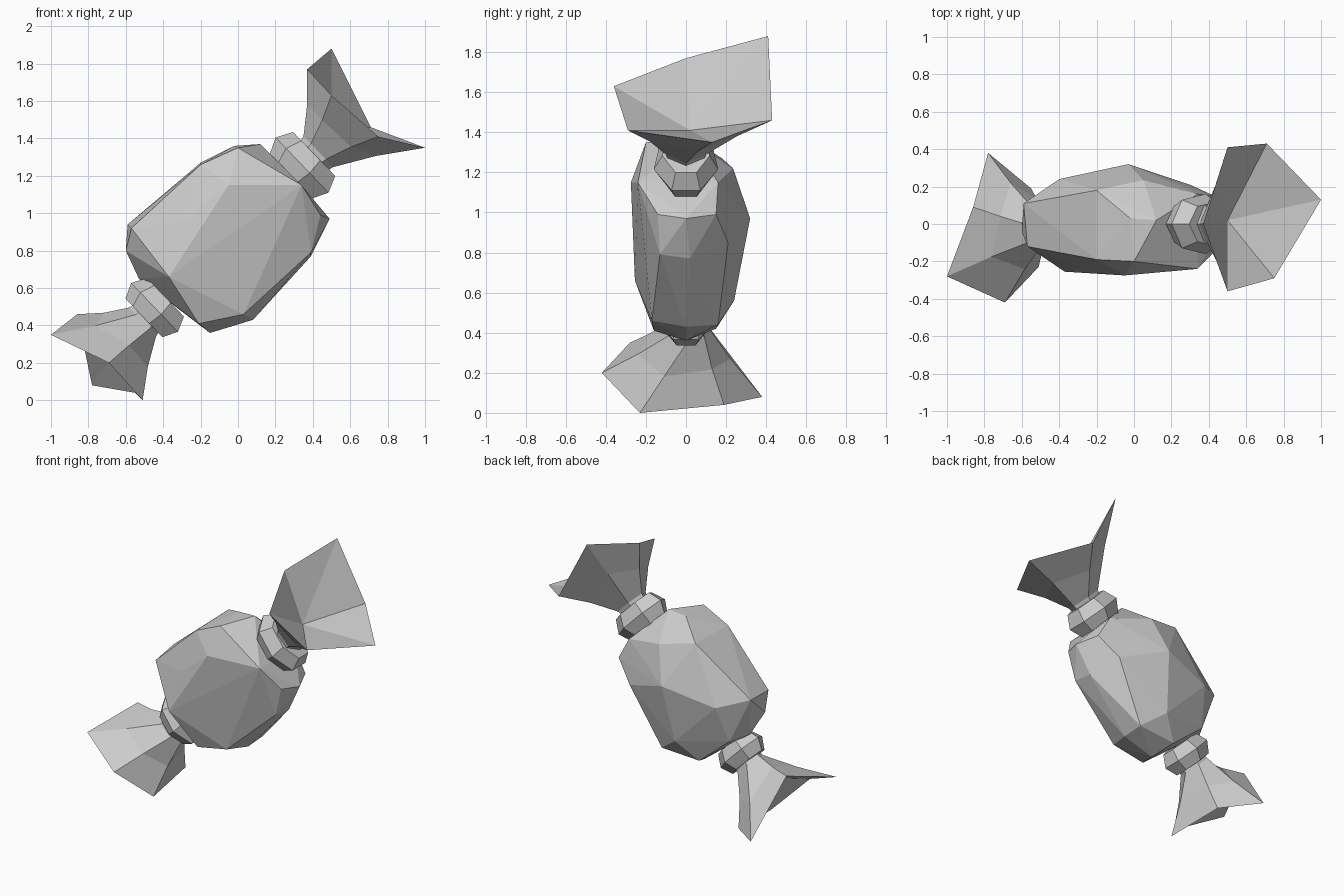
import bpy, bmesh
from math import cos, sin, tau
from mathutils import Vector, Matrix

if "Cube" in bpy.data.objects:
    bpy.data.objects.remove(bpy.data.objects["Cube"])

AXIS = Vector((0.72, 0, 0.69)).normalized()     # long direction of the sweet
ACROSS = Vector((-AXIS.z, 0, AXIS.x))           # perpendicular, in the front plane
SIDE = Vector((0, 1, 0))


def finish(name, bm):
    bmesh.ops.recalc_face_normals(bm, faces=bm.faces[:])
    me = bpy.data.meshes.new(name)
    bm.to_mesh(me)
    bm.free()
    ob = bpy.data.objects.new(name, me)
    bpy.context.collection.objects.link(ob)
    return ob


# Faceted body: convex hull of its corner points
corners = [
    (-.05, -.275, 1.15), (.34, -.24, 1.15), (-.37, -.255, .66), (-.28, -.235, .96), (.04, -.225, .85),
    (-.20, -.19, 1.26), (0, -.20, 1.35), (-.57, -.12, .92), (.39, -.13, .79), (.03, -.17, .46),
    (-.21, -.16, .41), (-.03, .32, .97), (-.40, .24, .88), (.05, .235, 1.22), (-.08, .24, .56),
    (.30, .21, .85), (-.20, .18, 1.27), (-.02, .03, 1.36), (.12, .02, 1.37), (-.59, .11, .94),
    (-.60, -.04, .80), (-.53, .03, .65), (-.15, 0, .36), (.08, .16, .44), (-.21, .15, .42),
    (.49, 0, .97), (.39, .02, .77), (.44, -.14, .99), (.43, .15, .99), (.34, .16, 1.15),
    (-.45, .15, .62), (.08, 0, .43),
]
bm = bmesh.new()
for c in corners:
    bm.verts.new(c)
hull = bmesh.ops.convex_hull(bm, input=bm.verts[:])
bmesh.ops.delete(bm, geom=[v for v in hull["geom_interior"] if v.is_valid], context='VERTS')
finish("candy_body", bm)


# Twisted knot: lumpy low-poly ring round the neck
def knot(name, centre, half_across, half_side, tube):
    bm = bmesh.new()
    rings = []
    for i in range(7):
        a = tau * i / 7
        out = ACROSS * cos(a) * (half_across - tube) + SIDE * sin(a) * (half_side - tube)
        radial = (ACROSS * cos(a) + SIDE * sin(a)).normalized()
        rings.append([bm.verts.new(Vector(centre) + out
                      + tube * (radial * cos(tau * j / 6) + AXIS * 1.15 * sin(tau * j / 6)))
                      for j in range(6)])
    for i in range(7):
        p, q = rings[i], rings[(i + 1) % 7]
        for j in range(6):
            k = (j + 1) % 6
            bm.faces.new((p[j], q[j], q[k], p[k]))
    finish(name, bm)


knot("upper_knot", (.35, 0, 1.25), .215, .165, .088)
knot("lower_knot", (-.44, 0, .49), .19, .15, .08)


# Flared wrapper end: neck ring, pinched middle ring, rim and sunken inner point
def wrapper_end(name, root, neck, radius, rim, inner):
    bm = bmesh.new()
    neck, root = Vector(neck), Vector(root)
    dirs = [ACROSS * cos(tau * i / 6) + SIDE * sin(tau * i / 6) for i in range(6)]
    rim = [Vector(p) for p in rim]
    axis_mid = neck.lerp(sum(rim, Vector()) / 6, 0.45)
    rows = [[root + d * radius * .6 for d in dirs], [neck + d * radius for d in dirs]]
    rows.append([a.lerp(b, .5).lerp(axis_mid, .06) for a, b in zip(rows[1], rim)])
    rows.append(rim)
    rows = [[bm.verts.new(p) for p in r] for r in rows]
    tip, base = bm.verts.new(inner), bm.verts.new(root)
    for i in range(6):
        k = (i + 1) % 6
        for a, b in zip(rows, rows[1:]):
            bm.faces.new((a[i], a[k], b[k], b[i]))
        bm.faces.new((rows[-1][i], rows[-1][k], tip))
        bm.faces.new((rows[0][k], rows[0][i], base))
    finish(name, bm)


wrapper_end("upper_wrapper_end", (.30, 0, 1.20), (.43, 0, 1.33), .115,
            [(.37, 0, 1.77), (.50, .41, 1.88), (.71, .43, 1.46),
             (1.0, .13, 1.35), (.75, -.29, 1.41), (.50, -.36, 1.63)], (.50, .02, 1.41))
wrapper_end("lower_wrapper_end", (-.38, 0, .54), (-.51, 0, .42), .105,
            [(-.86, .09, .46), (-.78, .38, .08), (-.55, .19, .04),
             (-.51, -.23, 0), (-.69, -.42, .20), (-1.0, -.28, .35)], (-.60, -.02, .34))
